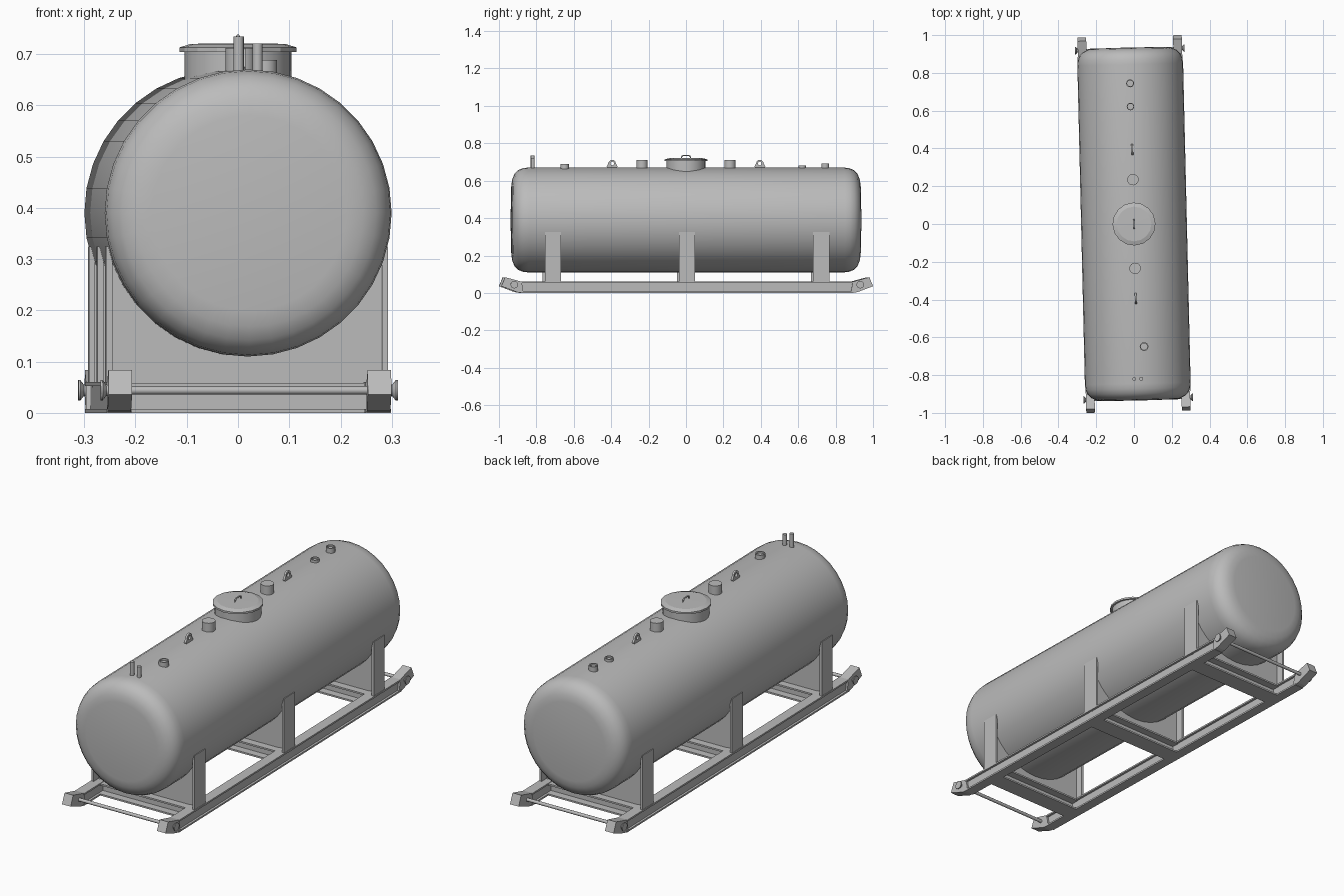
import bpy, bmesh, math
from mathutils import Matrix, Vector

cube = bpy.data.objects.get("Cube")
if cube:
    bpy.data.objects.remove(cube, do_unlink=True)

# One grey paint for everything
GREY = (0.5, 0.5, 0.5, 1)
paint = bpy.data.materials.new("grey_paint")
paint.use_nodes = True
paint.diffuse_color = GREY
paint.node_tree.nodes["Principled BSDF"].inputs["Base Color"].default_value = GREY

# The whole tank stands slightly turned about z
TURN = Matrix.Rotation(0.0235, 4, 'Z')
TANK_R, TANK_Z = 0.28, 0.39
TO_Y = Matrix.Rotation(-math.pi / 2, 4, 'X')
TO_X = Matrix.Rotation(math.pi / 2, 4, 'Y')


def finish(bm, name, smooth=None):
    bmesh.ops.recalc_face_normals(bm, faces=bm.faces)
    bm.transform(TURN)
    mesh = bpy.data.meshes.new(name)
    bm.to_mesh(mesh)
    bm.free()
    mesh.materials.append(paint)
    ob = bpy.data.objects.new(name, mesh)
    bpy.context.collection.objects.link(ob)
    if smooth:
        bpy.ops.object.select_all(action='DESELECT')
        ob.select_set(True)
        bpy.context.view_layer.objects.active = ob
        bpy.ops.object.shade_smooth_by_angle(angle=math.radians(smooth))
    return ob


def lathe(name, profile, place, steps=16, smooth=35):
    """Turn (radius, height) points about z, then place the result."""
    bm = bmesh.new()
    verts = [bm.verts.new((r, 0, h)) for r, h in profile]
    edges = [bm.edges.new(pair) for pair in zip(verts, verts[1:])]
    bmesh.ops.spin(bm, geom=verts + edges, cent=(0, 0, 0), axis=(0, 0, 1),
                   angle=2 * math.pi, steps=steps, use_merge=True)
    bmesh.ops.remove_doubles(bm, verts=bm.verts, dist=1e-5)
    bm.transform(place)
    return finish(bm, name, smooth)


def prism(name, outline, depth, place):
    """Extrude an outline given as 3D points along a vector."""
    bm = bmesh.new()
    face = bm.faces.new([bm.verts.new(place @ Vector(p)) for p in outline])
    out = bmesh.ops.extrude_face_region(bm, geom=[face])
    moved = [v for v in out["geom"] if isinstance(v, bmesh.types.BMVert)]
    bmesh.ops.translate(bm, verts=moved, vec=place.to_3x3() @ Vector(depth))
    bm.faces.ensure_lookup_table()
    if face.is_valid and len(bm.faces) == len(outline) + 1:
        bm.faces.new([v for v in face.verts])
    return finish(bm, name)


def box(name, lo, hi):
    outline = [(lo[0], lo[1], lo[2]), (hi[0], lo[1], lo[2]),
               (hi[0], hi[1], lo[2]), (lo[0], hi[1], lo[2])]
    return prism(name, outline, (0, 0, hi[2] - lo[2]), Matrix())


def i_section(half, web, height, flange):
    right = [(half, 0), (half, flange), (web, flange),
             (web, height - flange), (half, height - flange), (half, height)]
    return right + [(-x, z) for x, z in reversed(right)]


# Tank shell with rounded, nearly flat ends
END = [(0, 0.935), (0.19, 0.933), (0.222, 0.928), (0.248, 0.916),
       (0.267, 0.897), (0.277, 0.872), (TANK_R, 0.845)]
lathe("tank_shell", END + [(r, -h) for r, h in reversed(END)],
      Matrix.Translation((0, 0, TANK_Z)) @ TO_Y, steps=36, smooth=40)

# Skid rails with upturned solid ends and towing bars
RAIL_X = 0.253
for side, label in ((1, "left"), (-1, "right")):
    prism(f"skid_rail_{label}",
          [(x, -0.89, z) for x, z in i_section(0.025, 0.014, 0.06, 0.008)],
          (0, 1.78, 0), Matrix.Translation((side * RAIL_X, 0, 0)))
    for end, where in ((1, "back"), (-1, "front")):
        tip = [(0.875, 0), (0.91, 0.004), (0.994, 0.036), (0.974, 0.084), (0.885, 0.06)]
        prism(f"skid_tip_{where}_{label}", [(0, end * y, z) for y, z in tip],
              (0.046, 0, 0), Matrix.Translation((side * RAIL_X - 0.023, 0, 0)))
        lathe(f"tow_bar_cap_{where}_{label}",
              [(0, 0.26), (0.01, 0.26), (0.011, 0.279), (0.02, 0.286), (0.02, 0.29), (0, 0.29)],
              Matrix.Translation((0, end * 0.925, 0.044)) @ Matrix.Scale(side, 4, (1, 0, 0)) @ TO_X)

for end, where in ((1, "back"), (-1, "front")):
    lathe(f"tow_bar_{where}", [(0, -0.26), (0.008, -0.26), (0.008, 0.26), (0, 0.26)],
          Matrix.Translation((0, end * 0.925, 0.044)) @ TO_X, steps=12)

# Saddles: cross beam, curved web plate and two side flanges
ARC = [math.radians(a) for a in range(195, 346, 10)]
for y, where in ((-0.717, "front"), (0, "middle"), (0.717, "back")):
    prism(f"cross_beam_{where}",
          [(-0.24, by, z) for by, z in i_section(0.043, 0.006, 0.058, 0.008)],
          (0.48, 0, 0), Matrix.Translation((0, y, 0)))
    cradle = [(0.275 * math.cos(a), 0, TANK_Z + 0.275 * math.sin(a)) for a in ARC]
    prism(f"saddle_web_{where}", cradle + [(0.268, 0, 0.05), (-0.268, 0, 0.05)],
          (0, 0.012, 0), Matrix.Translation((0, y - 0.006, 0)))
    for side, label in ((1, "left"), (-1, "right")):
        inner, outer = sorted((side * 0.263, side * 0.275))
        box(f"saddle_flange_{where}_{label}",
            (inner, y - 0.043, 0.058), (outer, y + 0.043, 0.325))

# Manhole neck and lid with a bent handle
lathe("manhole_neck", [(0, 0.6), (0.104, 0.6), (0.104, 0.706), (0, 0.706)], Matrix(), steps=24)
lathe("manhole_lid", [(0, 0.704), (0.114, 0.704), (0.114, 0.713), (0.092, 0.72), (0, 0.721)],
      Matrix(), steps=16, smooth=15)
curve = bpy.data.curves.new("lid_handle", 'CURVE')
curve.dimensions = '3D'
curve.bevel_depth = 0.0035
curve.bevel_resolution = 1
curve.materials.append(paint)
path = curve.splines.new('POLY')
points = [(-0.026, 0.715), (-0.022, 0.731), (-0.014, 0.735),
          (0.014, 0.735), (0.022, 0.731), (0.026, 0.715)]
path.points.add(len(points) - 1)
for point, (y, z) in zip(path.points, points):
    point.co = (0, y, z, 1)
handle = bpy.data.objects.new("lid_handle", curve)
handle.matrix_world = TURN
bpy.context.collection.objects.link(handle)

# Closed nozzles either side of the manhole
for y, where in ((-0.235, "front"), (0.235, "back")):
    lathe(f"nozzle_{where}", [(0, 0.64), (0.03, 0.64), (0.03, 0.712), (0, 0.712)],
          Matrix.Translation((0, y, 0)), steps=20)

# Short open sockets with a recessed plug
for name, x, y, r, top in (("socket_front", 0.038, -0.65, 0.023, 0.688),
                           ("socket_middle", -0.004, 0.622, 0.02, 0.682),
                           ("socket_back", -0.003, 0.745, 0.021, 0.693)):
    lathe(name, [(0, 0.64), (r, 0.64), (r, top), (r * 0.75, top),
                 (r * 0.75, top - 0.008), (0, top - 0.008)],
          Matrix.Translation((x, y, 0)), steps=20)

# Vent pipes
for name, x, top in (("vent_pipe_tall", -0.018, 0.734), ("vent_pipe_short", 0.019, 0.721)):
    lathe(name, [(0, 0.64), (0.01, 0.64), (0.01, top), (0, top)],
          Matrix.Translation((x, -0.82, 0)), steps=12)

# Lifting lugs: thin rounded plates with an eye
for y, where in ((-0.395, "front"), (0.395, "back")):
    bm = bmesh.new()
    steps = 12
    rings = []
    for x in (-0.005, 0.005):
        hole, rim = [], []
        for i in range(steps):
            a = 2 * math.pi * i / steps
            c, s = math.cos(a), math.sin(a)
            hole.append(bm.verts.new((x, y + 0.01 * c, 0.692 + 0.01 * s)))
            wide = 0.02 if s > -0.1 else 0.034
            rim.append(bm.verts.new((x, y + wide * c, 0.692 + wide * s)))
        rings.append((hole, rim))
    (h0, r0), (h1, r1) = rings
    for i in range(steps):
        j = (i + 1) % steps
        for a, b in ((h0, r0), (r0, r1), (r1, h1), (h1, h0)):
            bm.faces.new((a[i], a[j], b[j], b[i]))
    finish(bm, f"lifting_lug_{where}")
